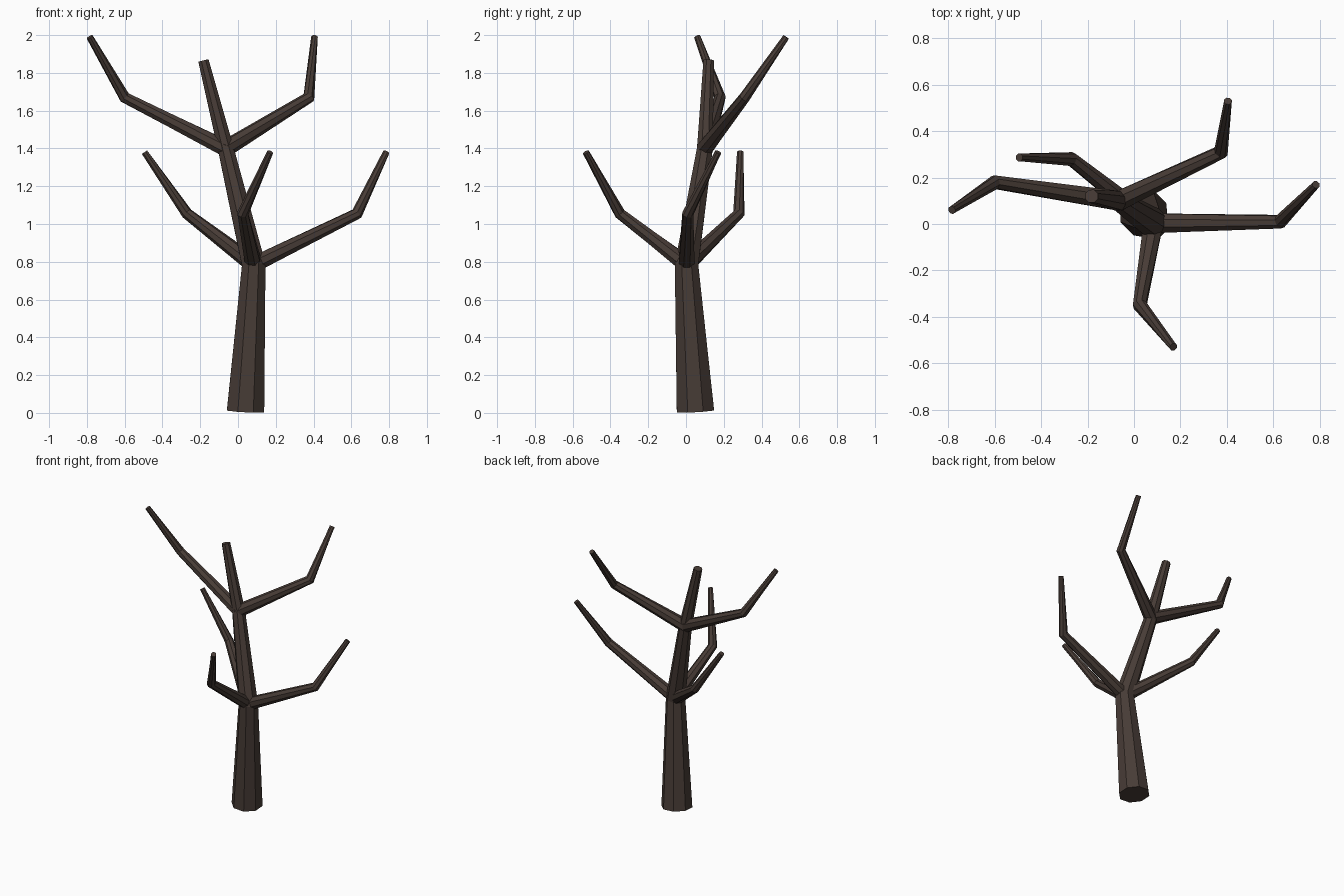
import bpy, bmesh, math
from mathutils import Vector

if "Cube" in bpy.data.objects:
    bpy.data.objects.remove(bpy.data.objects["Cube"], do_unlink=True)

SIDES = 8

# Bark material
bark = bpy.data.materials.new("dark_brown_bark")
bark.use_nodes = True
colour = (0.064, 0.045, 0.037, 1)
bark.diffuse_color = colour
bark.node_tree.nodes["Principled BSDF"].inputs["Base Color"].default_value = colour


def limb(name, points, radii, reference):
    """Capped tapered tube through the points, mitred at each bend."""
    points = [Vector(p) for p in points]
    steps = [(b - a).normalized() for a, b in zip(points, points[1:])]
    bm = bmesh.new()
    rings = []
    for i, (p, r) in enumerate(zip(points, radii)):
        before, after = steps[max(i - 1, 0)], steps[min(i, len(steps) - 1)]
        tangent = (before + after).normalized()
        u = (reference - tangent * reference.dot(tangent)).normalized()
        v = tangent.cross(u)
        ring = []
        for k in range(SIDES):
            a = 2 * math.pi * (k + 0.5) / SIDES
            offset = (u * math.cos(a) + v * math.sin(a)) * r
            # Stretch across the bend so the tube keeps its thickness
            bend = (after - before)
            if bend.length > 1e-4:
                bend.normalize()
                offset += bend * offset.dot(bend) * (1 / tangent.dot(after) - 1)
            ring.append(bm.verts.new(p + offset))
        rings.append(ring)
    for low, high in zip(rings, rings[1:]):
        for k in range(SIDES):
            n = (k + 1) % SIDES
            bm.faces.new((low[k], low[n], high[n], high[k]))
    bm.faces.new(rings[0][::-1])
    bm.faces.new(rings[-1])
    mesh = bpy.data.meshes.new(name)
    bm.to_mesh(mesh)
    bm.free()
    mesh.materials.append(bark)
    obj = bpy.data.objects.new(name, mesh)
    bpy.context.collection.objects.link(obj)


# Trunk
lower_fork = (0.083, 0.003, 0.785)
upper_fork = (-0.065, 0.1, 1.4)
limb("trunk",
     [(0.04, 0.05, 0.009), lower_fork, upper_fork, (-0.183, 0.12, 1.865)],
     [0.107, 0.067, 0.045, 0.03], Vector((1, 0, 0)))

# Branches: name, fork, elbow, tip
branches = [
    ("lower_left_branch", lower_fork, (0.63, 0.01, 1.055), (0.785, 0.17, 1.38)),
    ("lower_front_branch", lower_fork, (0.025, -0.35, 1.055), (0.17, -0.53, 1.38)),
    ("lower_back_branch", lower_fork, (-0.27, 0.28, 1.055), (-0.495, 0.287, 1.38)),
    ("upper_right_branch", upper_fork, (-0.6, 0.18, 1.67), (-0.785, 0.06, 1.99)),
    ("upper_left_branch", upper_fork, (0.375, 0.31, 1.67), (0.405, 0.53, 1.99)),
]
for name, fork, elbow, tip in branches:
    limb(name, [fork, elbow, tip], [0.046, 0.03, 0.018], Vector((0, 0, 1)))
